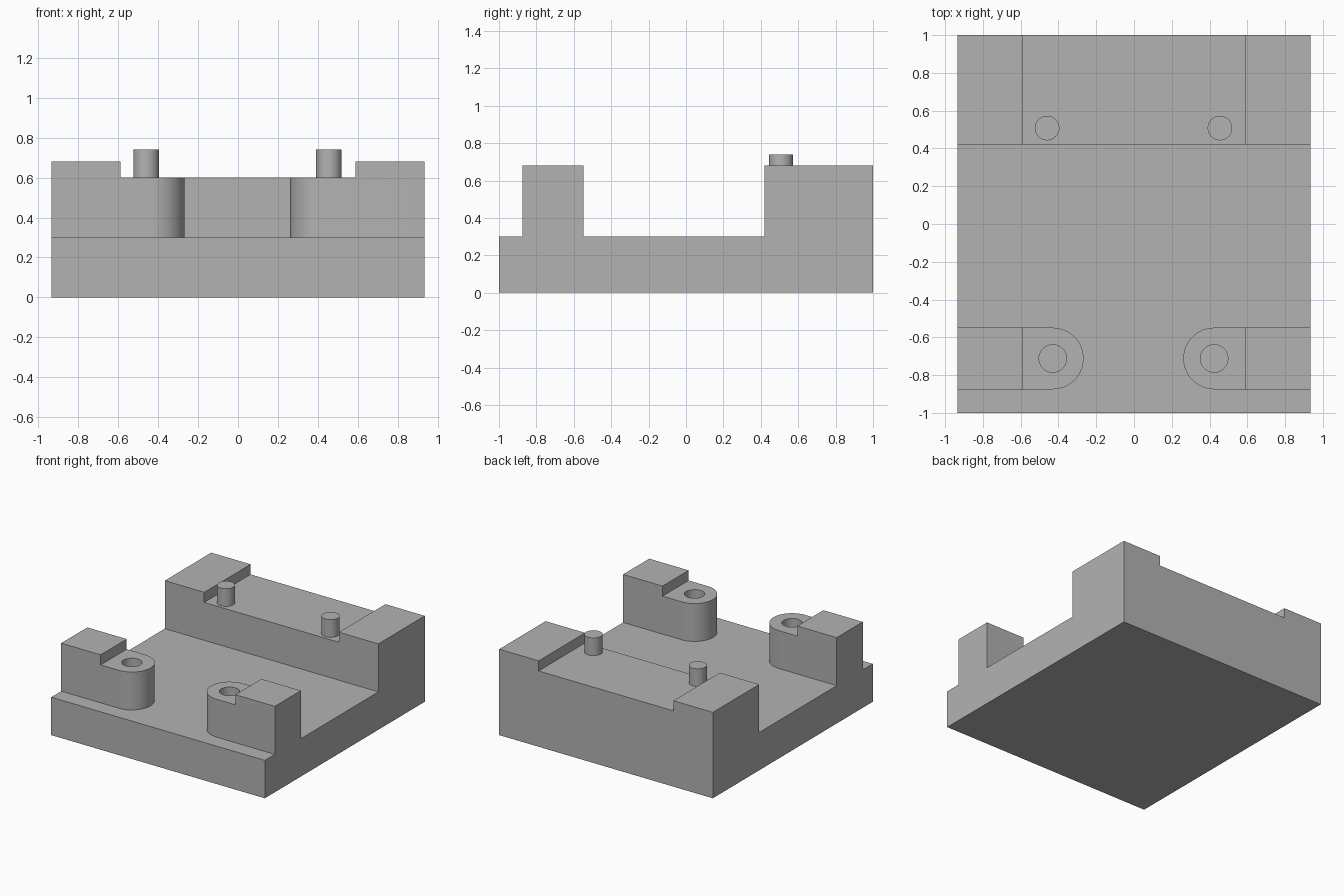
import bpy
import bmesh
from math import pi, sin, cos, radians
from mathutils import Vector

cube = bpy.data.objects.get("Cube")
if cube:
    bpy.data.objects.remove(cube, do_unlink=True)

grey = bpy.data.materials.new("plain grey")
grey.use_nodes = True
grey.diffuse_color = (0.45, 0.45, 0.45, 1)
grey.node_tree.nodes["Principled BSDF"].inputs["Base Color"].default_value = grey.diffuse_color

HALF_WIDTH = 0.935
FLOOR, LEDGE, TOP = 0.30, 0.60, 0.68
ARM_Y, ARM_R = -0.712, 0.163


def prism(name, points, offset):
    """Closed solid made by sweeping a flat outline along an offset."""
    bm = bmesh.new()
    face = bm.faces.new([bm.verts.new(p) for p in points])
    swept = bmesh.ops.extrude_face_region(bm, geom=[face])["geom"]
    moved = [v for v in swept if isinstance(v, bmesh.types.BMVert)]
    bmesh.ops.translate(bm, verts=moved, vec=Vector(offset))
    bmesh.ops.recalc_face_normals(bm, faces=bm.faces)
    mesh = bpy.data.meshes.new(name)
    bm.to_mesh(mesh)
    bm.free()
    mesh.materials.append(grey)
    obj = bpy.data.objects.new(name, mesh)
    bpy.context.collection.objects.link(obj)
    return obj


def cylinder(name, x, y, radius, z0, z1, sides=64):
    ring = [(x + radius * cos(2 * pi * i / sides),
             y + radius * sin(2 * pi * i / sides), z0) for i in range(sides)]
    return prism(name, ring, (0, 0, z1 - z0))


def select_only(obj):
    bpy.ops.object.select_all(action='DESELECT')
    obj.select_set(True)
    bpy.context.view_layer.objects.active = obj


def combine(target, other, operation):
    """Apply a boolean and discard the helper."""
    mod = target.modifiers.new("boolean", 'BOOLEAN')
    mod.operation, mod.solver, mod.object = operation, 'EXACT', other
    other.hide_render = True
    select_only(target)
    bpy.ops.object.modifier_apply(modifier=mod.name)
    bpy.data.objects.remove(other, do_unlink=True)


def smooth(obj):
    select_only(obj)
    bpy.ops.object.shade_smooth_by_angle(angle=radians(30))


# Base plate with the tall rear block, from its side profile
side = [(-1, 0), (1, 0), (1, TOP), (0.42, TOP), (0.42, FLOOR), (-1, FLOOR)]
body = prism("fixture_body", [(-HALF_WIDTH, y, z) for y, z in side], (2 * HALF_WIDTH, 0, 0))

# Front arms with rounded inner ends
arm_centres = ((-1, 0.43), (1, 0.424))
for s, cx in arm_centres:
    outline = [(s * HALF_WIDTH, ARM_Y + ARM_R), (s * HALF_WIDTH, ARM_Y - ARM_R)]
    for i in range(33):
        a = -pi / 2 - pi * i / 32
        outline.append((s * (cx + ARM_R * cos(a)), ARM_Y + ARM_R * sin(a)))
    arm = prism("front_arm", [(x, y, FLOOR - 0.1) for x, y in outline], (0, 0, TOP - FLOOR + 0.1))
    combine(body, arm, 'UNION')

# Lower ledge between the raised ends
relief = [(-0.59, -2, LEDGE), (0.59, -2, LEDGE), (0.59, 2, LEDGE), (-0.59, 2, LEDGE)]
combine(body, prism("ledge_cutter", relief, (0, 0, 0.4)), 'DIFFERENCE')

# Holes in the front arms
for s, cx in arm_centres:
    hole = cylinder("hole_cutter", s * cx, ARM_Y, 0.073, FLOOR, 0.9)
    combine(body, hole, 'DIFFERENCE')
smooth(body)

# Locating pins on the rear ledge
for name, x in (("right_pin", -0.46), ("left_pin", 0.455)):
    smooth(cylinder(name, x, 0.508, 0.065, LEDGE, 0.74))
